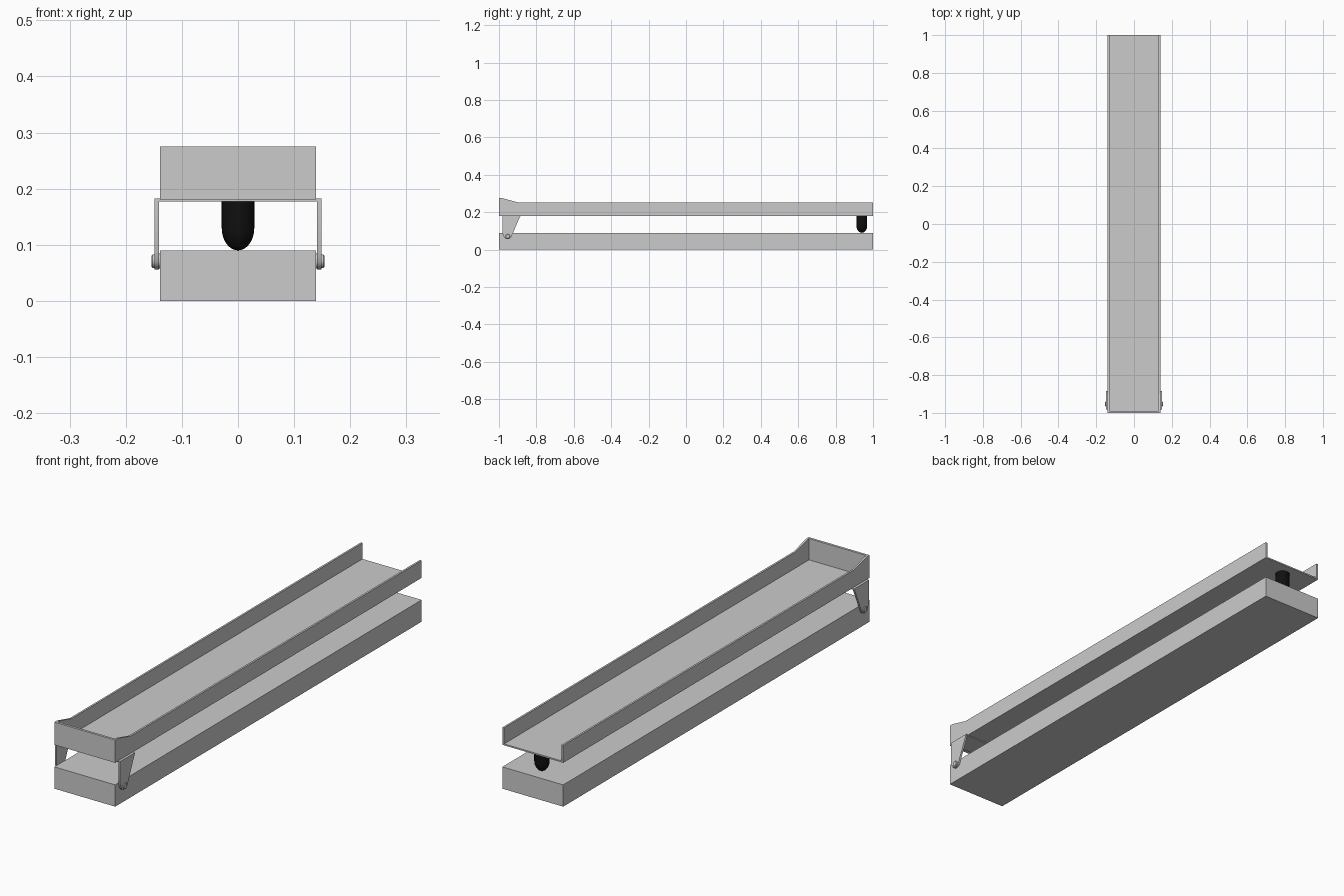
import bpy, bmesh, math
from mathutils import Matrix

if "Cube" in bpy.data.objects:
    bpy.data.objects.remove(bpy.data.objects["Cube"])

HALF_W = 0.139


def finish(name, bm, smooth=False):
    bmesh.ops.recalc_face_normals(bm, faces=bm.faces)
    me = bpy.data.meshes.new(name)
    bm.to_mesh(me)
    bm.free()
    ob = bpy.data.objects.new(name, me)
    bpy.context.collection.objects.link(ob)
    if smooth:
        bpy.ops.object.select_all(action='DESELECT')
        ob.select_set(True)
        bpy.context.view_layer.objects.active = ob
        bpy.ops.object.shade_smooth_by_angle(angle=math.radians(35))
    return ob


def box(name, x0, x1, y0, y1, z0, z1):
    bm = bmesh.new()
    bmesh.ops.create_cube(bm, size=1)
    for v in bm.verts:
        v.co = ((x0 + x1) / 2 + v.co.x * (x1 - x0),
                (y0 + y1) / 2 + v.co.y * (y1 - y0),
                (z0 + z1) / 2 + v.co.z * (z1 - z0))
    return finish(name, bm)


def side_plate(name, profile, x0, x1, smooth=False):
    # extrude a (y, z) profile along x
    bm = bmesh.new()
    face = bm.faces.new([bm.verts.new((x0, y, z)) for y, z in profile])
    ext = bmesh.ops.extrude_face_region(bm, geom=[face])
    for g in ext['geom']:
        if isinstance(g, bmesh.types.BMVert):
            g.co.x = x1
    return finish(name, bm, smooth)


def lathe(name, profile, matrix, steps=32):
    # spin an (r, h) profile about the local z axis
    bm = bmesh.new()
    vs = [bm.verts.new((r, 0, h)) for r, h in profile]
    es = [bm.edges.new(p) for p in zip(vs, vs[1:])]
    bmesh.ops.spin(bm, geom=vs + es, cent=(0, 0, 0), axis=(0, 0, 1),
                   angle=2 * math.pi, steps=steps)
    bmesh.ops.remove_doubles(bm, verts=bm.verts, dist=1e-5)
    bm.transform(matrix)
    return finish(name, bm, True)


# base block
box("base", -HALF_W, HALF_W, -1, 1, 0, 0.09)

# tray: floor, raised front wall, side walls that rise at the front
box("tray_floor", -HALF_W, HALF_W, -1, 1, 0.181, 0.187)
box("tray_front_wall", -HALF_W, HALF_W, -1, -0.99, 0.181, 0.275)
wall = [(-1, 0.181), (1, 0.181), (1, 0.253), (-0.9, 0.253),
        (-0.982, 0.275), (-1, 0.275)]

# hinge bracket: tapered ear with a rounded foot around the bolt
PY, PZ, R = -0.955, 0.071, 0.018
HY, HZ = -0.953, 0.071
foot = [(PY + 0.001 + 0.022 * math.cos(a), 0.078 + 0.022 * math.sin(a))
        for a in [math.radians(-20 - 140 * i / 12) for i in range(13)]]
ear = [(-0.982, 0.182), (-0.885, 0.182)] + foot + [(-0.982, 0.09)]

bolt = [(0, 0.137), (0.009, 0.137), (0.009, 0.149), (0.012, 0.149),
        (0.012, 0.152), (0.010, 0.154), (0, 0.154)]
for side, s in (("left", -1), ("right", 1)):
    side_plate(f"tray_{side}_wall", wall, s * (HALF_W - 0.008), s * HALF_W)
    side_plate(f"hinge_ear_{side}", ear, s * 0.141, s * 0.149, True)
    lathe(f"hinge_bolt_{side}", bolt,
          Matrix.Translation((0, HY, HZ)) @ Matrix.Rotation(s * math.pi / 2, 4, 'Y'), 24)
    # washer between ear and base
    lathe(f"hinge_washer_{side}",
          [(0, 0.138), (0.013, 0.138), (0.013, 0.1415), (0, 0.1415)],
          Matrix.Translation((0, HY, HZ)) @ Matrix.Rotation(s * math.pi / 2, 4, 'Y'), 24)

# plate joining the two ears under the tray
box("hinge_top_plate", -0.149, 0.149, -0.982, -0.885, 0.177, 0.182)

# black rubber bumper with a round tip
r = 0.029
tip = [(r * math.sin(a), 0.09 + 0.04 * (1 - math.cos(a)))
       for a in [math.pi / 2 * i / 10 for i in range(11)]]
bumper = lathe("bumper", tip + [(r, 0.181), (0, 0.181)],
               Matrix.Translation((0, 0.94, 0)))
black = bpy.data.materials.new("black_rubber")
black.diffuse_color = (0.005, 0.005, 0.005, 1)
black.use_nodes = True
black.node_tree.nodes["Principled BSDF"].inputs["Base Color"].default_value = black.diffuse_color
bumper.data.materials.append(black)
